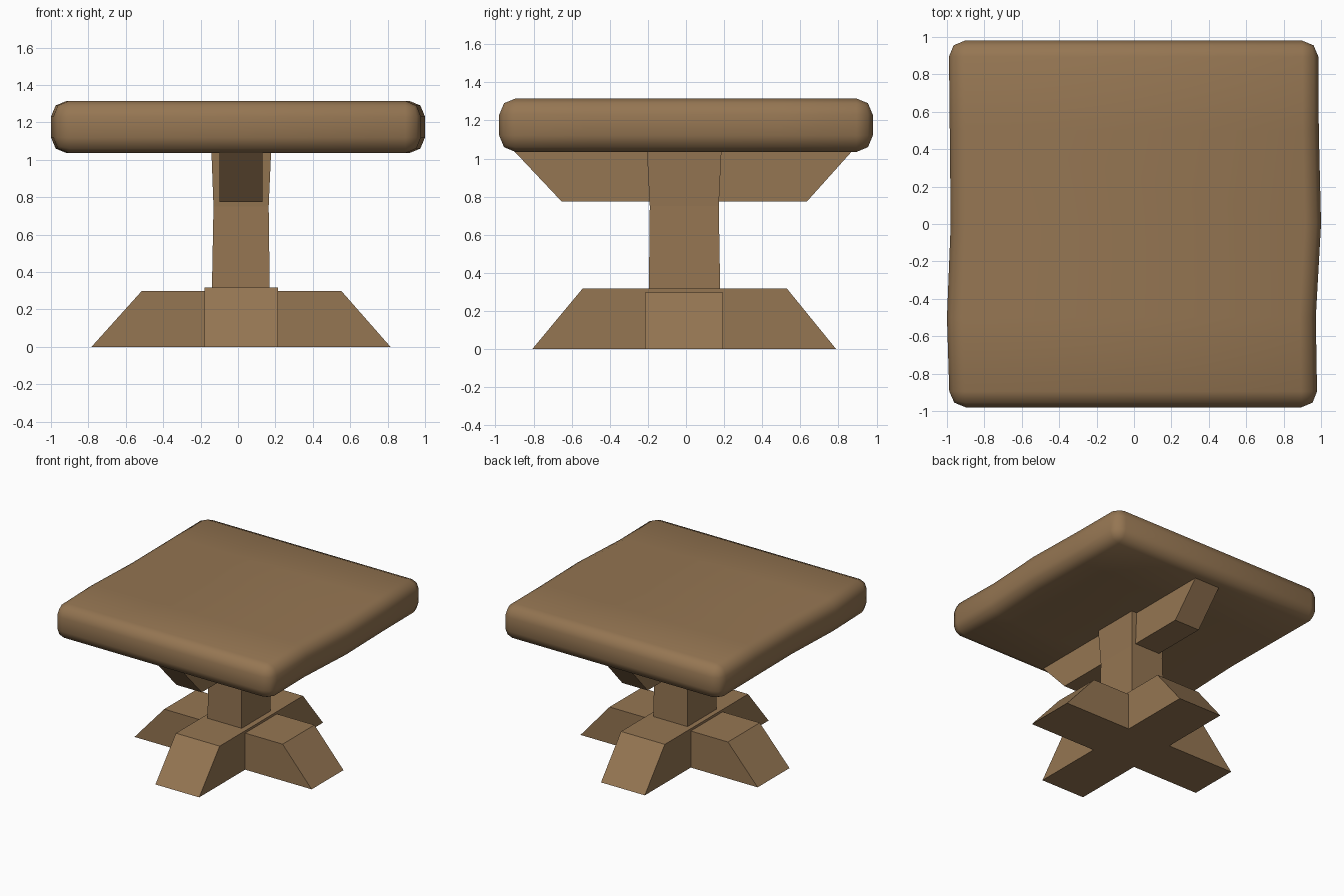
import bpy, bmesh, math

if "Cube" in bpy.data.objects:
    bpy.data.objects.remove(bpy.data.objects["Cube"])

wood = bpy.data.materials.new("brown wood")
wood.diffuse_color = (0.30, 0.18, 0.085, 1)
wood.use_nodes = True
wood.node_tree.nodes["Principled BSDF"].inputs["Base Color"].default_value = wood.diffuse_color


def loft(name, rings, bevel=0.0):
    """Skin a stack of four-cornered rings and cap both ends."""
    bm = bmesh.new()
    vs = [[bm.verts.new(p) for p in r] for r in rings]
    for a, b in zip(vs, vs[1:]):
        for i in range(4):
            j = (i + 1) % 4
            bm.faces.new((a[i], a[j], b[j], b[i]))
    bm.faces.new(vs[0][::-1])
    bm.faces.new(vs[-1])
    bmesh.ops.recalc_face_normals(bm, faces=bm.faces)
    if bevel:
        sharp = [e for e in bm.edges if e.calc_face_angle() > math.radians(45)]
        bmesh.ops.bevel(bm, geom=sharp, offset=bevel, segments=2,
                        profile=0.5, affect='EDGES')
        for f in bm.faces:
            f.smooth = True
    me = bpy.data.meshes.new(name)
    bm.to_mesh(me)
    bm.free()
    me.materials.append(wood)
    ob = bpy.data.objects.new(name, me)
    bpy.context.collection.objects.link(ob)
    return ob


def flat_ring(x0, x1, y0, y1, z):
    return [(x0, y0, z), (x1, y0, z), (x1, y1, z), (x0, y1, z)]


# Table top: slab with slightly wavy sides and rounded edges
outline = [(-0.98, -0.985, 0.98), (-0.5, -1.0, 0.972), (0.0, -0.98, 1.0),
           (0.5, -0.985, 0.988), (0.98, -0.99, 0.985)]
loft("table_top", [[(a, y, 1.035), (b, y, 1.035), (b, y, 1.315), (a, y, 1.315)]
                   for y, a, b in outline], 0.085)

# Hewn centre post, slightly pinched in the middle
loft("post", [flat_ring(-0.14, 0.17, -0.195, 0.18, 0.28),
              flat_ring(-0.131, 0.164, -0.19, 0.172, 0.75),
              flat_ring(-0.142, 0.177, -0.205, 0.186, 1.04)])

# Crossed feet with sloping ends
loft("foot_across", [flat_ring(-0.783, 0.815, -0.215, 0.195, 0),
                     flat_ring(-0.515, 0.553, -0.215, 0.195, 0.298)])
loft("foot_lengthwise", [flat_ring(-0.18, 0.215, -0.807, 0.788, 0),
                         flat_ring(-0.18, 0.215, -0.543, 0.53, 0.317)])

# Support beam under the top
loft("support_beam", [flat_ring(-0.098, 0.13, -0.653, 0.635, 0.775),
                      flat_ring(-0.098, 0.13, -0.9, 0.87, 1.037)])
